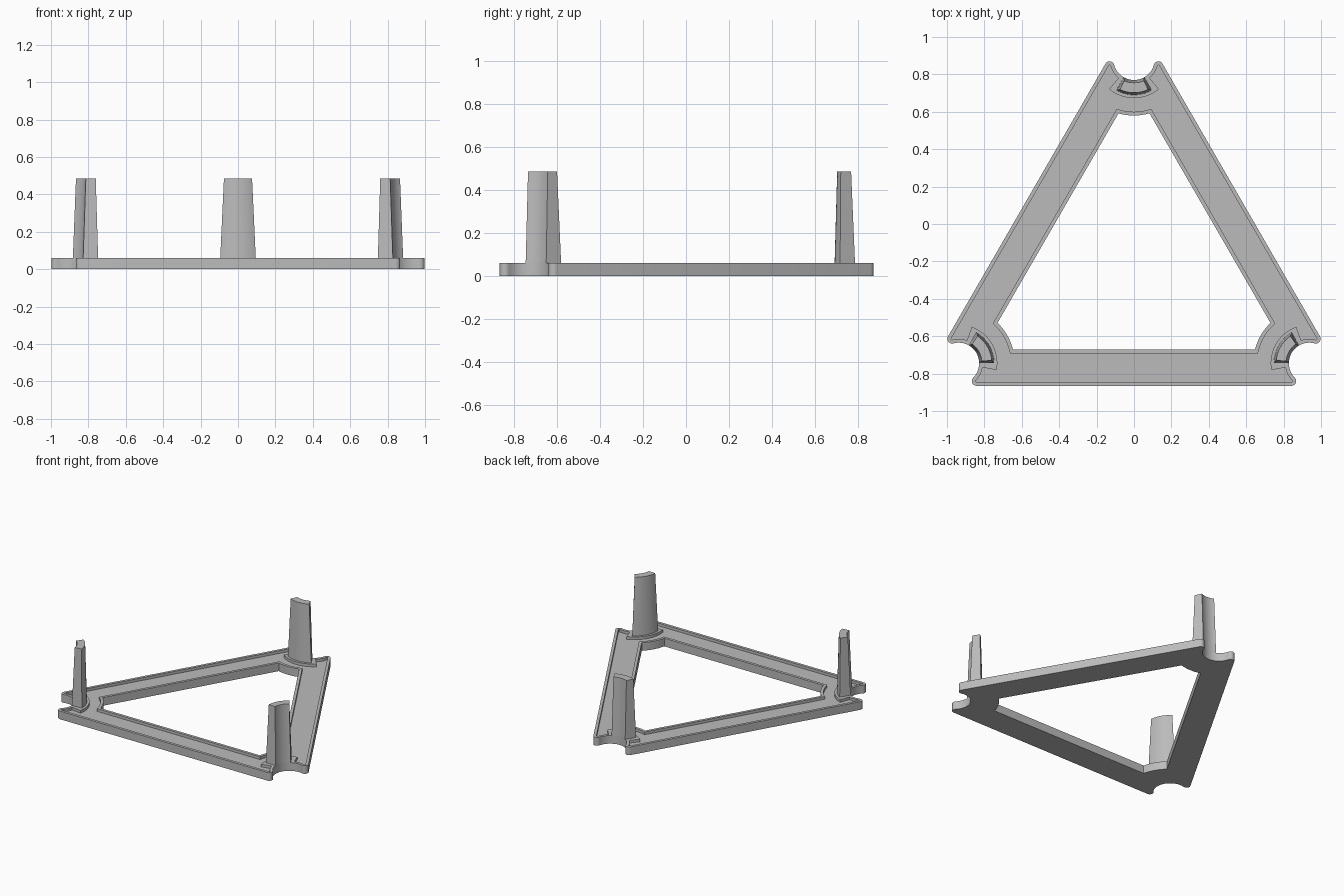
import bpy, bmesh
from math import sin, cos, atan2, asin, sqrt, radians, pi
from mathutils import Vector, Matrix

cube = bpy.data.objects.get("Cube")
if cube:
    bpy.data.objects.remove(cube, do_unlink=True)

CENTRE = Vector((0, -0.203))     # centroid of the triangle
REACH = 1.083                    # centroid to notch centre
OUTER, INNER = 0.662, 0.469      # edge distances from the centroid
NOTCH, OPENING = 0.11, 0.30      # arc radii about the notch centre
TIP, LIP = 0.025, 0.02
BOSS, BOSS_ANGLE = 0.207, radians(40)
FLOOR, TOP, POST_TOP = 0.04, 0.06, 0.485

grey = bpy.data.materials.new("plain grey")
grey.use_nodes = True
grey.diffuse_color = (0.5, 0.5, 0.5, 1)
grey.node_tree.nodes["Principled BSDF"].inputs["Base Color"].default_value = (0.5, 0.5, 0.5, 1)


def arc(radius, start, end, steps):
    """Arc about the notch centre; angle 0 points at the centroid."""
    angles = [start + (end - start) * i / steps for i in range(steps + 1)]
    return [Vector((radius * sin(a), REACH - radius * cos(a))) for a in angles]


def three_corners(points):
    """Repeat one corner outline around the centroid."""
    return [Matrix.Rotation(-2 * pi * k / 3, 2) @ p + CENTRE
            for k in range(3) for p in points]


def outer_outline(inset, boss=False):
    edge = OUTER - REACH / 2 - TIP
    along = sqrt((NOTCH + TIP) ** 2 - edge ** 2)
    tip = Vector((edge * cos(pi / 6) + along / 2, edge / 2 - along * cos(pi / 6)))
    meet = atan2(tip.x, -tip.y)
    start, end = atan2(-tip.y, -tip.x), pi / 6
    right = []
    for i in range(1, 9):
        a = start + (end - start) * i / 8
        right.append(Vector((0, REACH)) + tip + (TIP - inset) * Vector((cos(a), sin(a))))
    left = [Vector((-p.x, p.y)) for p in reversed(right)]
    r = NOTCH + inset
    if boss:
        middle = (arc(r, -meet, -BOSS_ANGLE, 8) + arc(BOSS, -BOSS_ANGLE, BOSS_ANGLE, 20)
                  + arc(r, BOSS_ANGLE, meet, 8))
    else:
        middle = arc(r, -meet, meet, 28)
    return three_corners(left + middle + right)


def inner_outline(inset):
    r = OPENING - inset
    half = pi / 6 + asin((INNER + inset - REACH / 2) / r)
    return three_corners(arc(r, -half, half, 10))


def ring(bm, points, z):
    verts = [bm.verts.new((p.x, p.y, z)) for p in points]
    for i, v in enumerate(verts):
        bm.edges.new((verts[i - 1], v))
    return verts


def wall(bm, low, high):
    for i in range(len(low)):
        bm.faces.new((low[i - 1], low[i], high[i], high[i - 1]))


def fill(bm, *rings):
    edges = [bm.edges.get((r[i - 1], r[i])) for r in rings for i in range(len(r))]
    bmesh.ops.triangle_fill(bm, edges=edges, use_beauty=True)


def finish(bm, name):
    bmesh.ops.recalc_face_normals(bm, faces=bm.faces)
    mesh = bpy.data.meshes.new(name)
    bm.to_mesh(mesh)
    bm.free()
    mesh.materials.append(grey)
    obj = bpy.data.objects.new(name, mesh)
    bpy.context.collection.objects.link(obj)
    bpy.ops.object.select_all(action='DESELECT')
    obj.select_set(True)
    bpy.context.view_layer.objects.active = obj
    bpy.ops.object.shade_smooth_by_angle(angle=radians(30))


# Triangular frame with a sunken channel, raised lips and corner bosses
bm = bmesh.new()
outside, opening = outer_outline(0), inner_outline(0)
channel_out, channel_in = outer_outline(LIP, boss=True), inner_outline(LIP)
out_low, out_high = ring(bm, outside, 0), ring(bm, outside, TOP)
in_low, in_high = ring(bm, opening, 0), ring(bm, opening, TOP)
co_low, co_high = ring(bm, channel_out, FLOOR), ring(bm, channel_out, TOP)
ci_low, ci_high = ring(bm, channel_in, FLOOR), ring(bm, channel_in, TOP)
for low, high in ((out_low, out_high), (in_low, in_high),
                  (co_low, co_high), (ci_low, ci_high)):
    wall(bm, low, high)
for pair in ((out_low, in_low), (out_high, co_high), (ci_high, in_high), (co_low, ci_low)):
    fill(bm, *pair)
finish(bm, "triangle_frame")


# Tapered curved post on each corner boss
def post_section(r_in, r_out, half):
    return arc(r_in, -half, half, 14) + arc(r_out, half, -half, 14)


for k, name in enumerate(("back_post", "front_left_post", "front_right_post")):
    bm = bmesh.new()
    turn = Matrix.Rotation(-2 * pi * k / 3, 2)
    rings = []
    for section, z in ((post_section(NOTCH, 0.19, radians(30)), TOP),
                       (post_section(0.125, 0.178, radians(25)), POST_TOP)):
        rings.append(ring(bm, [turn @ p + CENTRE for p in section], z))
    wall(bm, *rings)
    bm.faces.new(rings[1])
    finish(bm, name)
